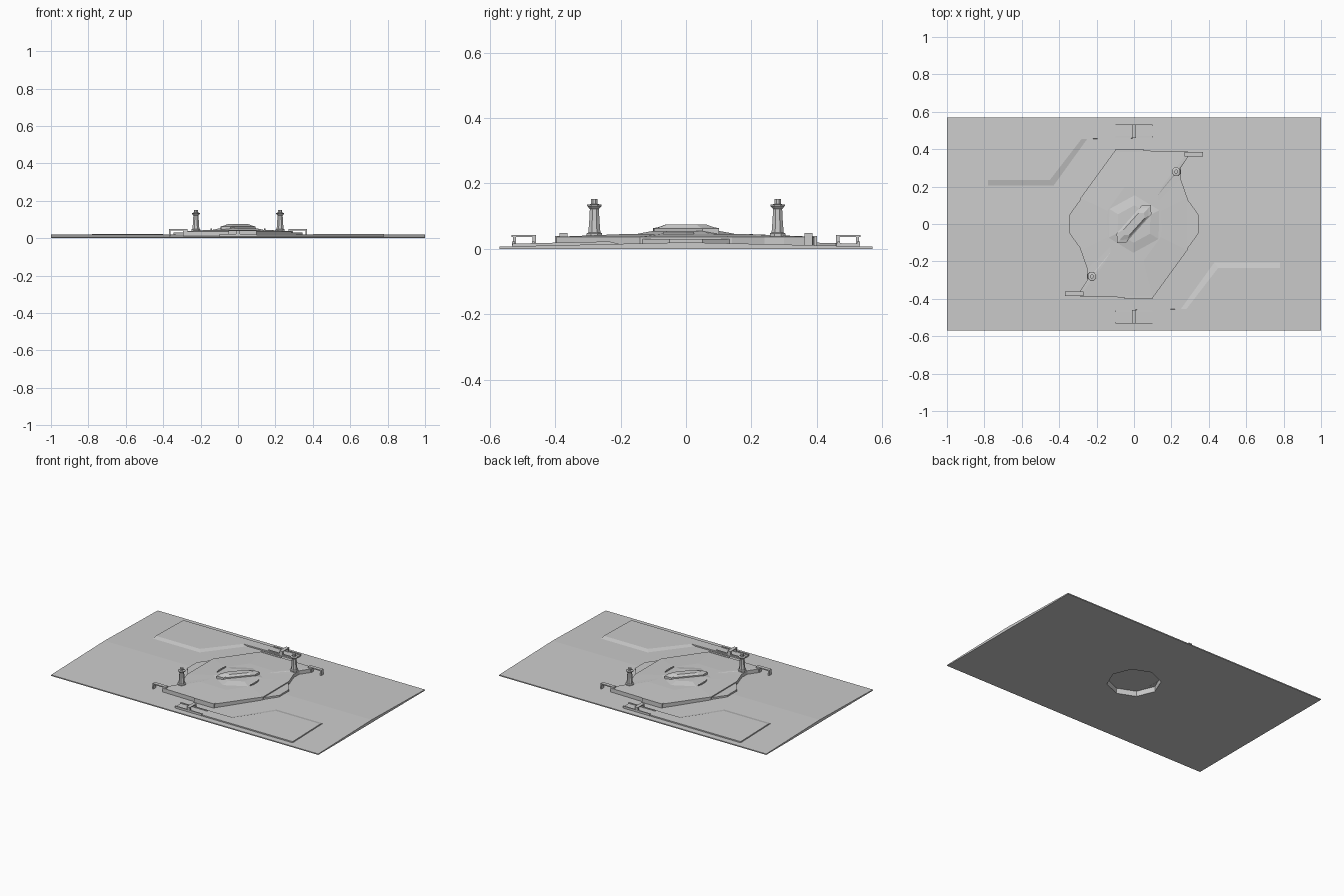
import bpy
import bmesh
import math
from mathutils import Matrix

cube = bpy.data.objects.get("Cube")
if cube:
    bpy.data.objects.remove(cube)

grey = bpy.data.materials.new("plain grey")
grey.use_nodes = True
grey.diffuse_color = (0.6, 0.6, 0.6, 1)
grey.node_tree.nodes["Principled BSDF"].inputs["Base Color"].default_value = (0.6, 0.6, 0.6, 1)

HALF_X, HALF_Y = 1.0, 0.57


def finish(name, bm, turn=0):
    """Turn the mesh about z, and make it an object."""
    bm.transform(Matrix.Rotation(turn, 4, "Z"))
    bmesh.ops.recalc_face_normals(bm, faces=bm.faces)
    mesh = bpy.data.meshes.new(name)
    bm.to_mesh(mesh)
    bm.free()
    mesh.materials.append(grey)
    obj = bpy.data.objects.new(name, mesh)
    bpy.context.collection.objects.link(obj)
    return obj


def loft(name, rings, turn=0):
    """Skin a stack of closed rings and cap both ends."""
    bm = bmesh.new()
    loops = [[bm.verts.new(p) for p in ring] for ring in rings]
    n = len(loops[0])
    for a, b in zip(loops, loops[1:]):
        for i in range(n):
            j = (i + 1) % n
            bm.faces.new((a[i], a[j], b[j], b[i]))
    bm.faces.new(loops[0][::-1])
    bm.faces.new(loops[-1])
    return finish(name, bm, turn)


def flat(points, z, scale=1):
    return [(x * scale, y * scale, z) for x, y in points]


def ngon(n, r, cx=0, cy=0, start=0.0):
    return [(cx + r * math.cos(start + math.tau * i / n),
             cy + r * math.sin(start + math.tau * i / n)) for i in range(n)]


def box(name, x0, x1, y0, y1, z0, z1, turn=0):
    p = [(x0, y0), (x1, y0), (x1, y1), (x0, y1)]
    return loft(name, [flat(p, z0), flat(p, z1)], turn)


def ground(y):
    """Height of the gently ridged base."""
    return 0.02 - 0.013 * abs(y) / HALF_Y


# Base plate with a low ridge along its length
section = [(-HALF_Y, 0), (HALF_Y, 0), (HALF_Y, ground(HALF_Y)), (0, ground(0)), (-HALF_Y, ground(HALF_Y))]
base = loft("base_plate", [[(x, y, z) for y, z in section] for x in (-HALF_X, HALF_X)])

# Central platform, with two-fold turning symmetry
half = [(0.285, -0.14), (0.285, 0.14), (0.25, 0.24), (0.25, 0.30), (0.29, 0.36), (0.29, 0.388), (-0.10, 0.395)]
outline = half + [(-x, -y) for x, y in half]
platform = loft("platform", [flat(outline, 0.004), flat(outline, 0.037), flat(outline, 0.045, 0.5)])

# Octagonal recess in the underside
cutter = loft("recess_cutter", [flat(ngon(8, 0.165), -0.02), flat(ngon(8, 0.165), 0.036)])
cutter.hide_render = True
for obj in (base, platform):
    mod = obj.modifiers.new("recess", "BOOLEAN")
    mod.operation = "DIFFERENCE"
    mod.solver = "EXACT"
    mod.object = cutter
    bpy.context.view_layer.objects.active = obj
    bpy.ops.object.modifier_apply(modifier=mod.name)
bpy.data.objects.remove(cutter)

# Centre mound and the two-tier slanting boss on it
loft("mound", [flat(ngon(6, 0.17, start=0.5), 0.042), flat(ngon(6, 0.10, start=0.5), 0.055)])
boss = [(-0.135, 0), (-0.10, -0.035), (0.10, -0.035), (0.135, 0), (0.10, 0.035), (-0.10, 0.035)]
loft("boss", [flat(boss, 0.04), flat(boss, 0.063), flat(boss, 0.066, 0.85), flat(boss, 0.075, 0.6)],
     math.radians(48))

for side, turn in (("back", 0), ("front", math.pi)):
    # Lower wedge beside the platform
    wedge = [(0.28, -0.14), (0.345, -0.05), (0.345, 0.05), (0.28, 0.14)]
    loft(side + "_wedge", [flat(wedge, 0.004), flat(wedge, 0.030)], turn)

    # Raised apron following the base slope, with a sloping inner edge
    apron = [(-0.28, 0.455), (-0.45, 0.235), (-0.78, 0.235), (-0.78, 0.53), (0.10, 0.53), (0.10, 0.46)]
    foot = [(-0.25, 0.455), (-0.43, 0.205)] + [(-0.78, 0.205)] + apron[3:]
    loft(side + "_apron", [flat(foot, 0.003),
                           [(x, y, ground(y)) for x, y in foot],
                           [(x, y, ground(y) + 0.008) for x, y in apron]], turn)

    # Rails and a hoop on the apron's narrow end
    for name, y in (("inner", 0.463), ("outer", 0.523)):
        box(f"{side}_{name}_rail", -0.10, 0.10, y, y + 0.008, 0.01, 0.022, turn)
        box(f"{side}_{name}_hoop_post", -0.012, 0.012, y - 0.004, y + 0.006, 0.01, 0.038, turn)
    box(side + "_hoop_top", -0.012, 0.012, 0.459, 0.533, 0.037, 0.042, turn)

    # Bracket at the platform corner
    box(side + "_bracket_arm", 0.285, 0.37, 0.362, 0.386, 0.041, 0.048, turn)
    box(side + "_bracket_end", 0.362, 0.37, 0.362, 0.386, 0.008, 0.045, turn)
    box(side + "_bracket_root", 0.27, 0.295, 0.362, 0.386, 0.008, 0.048, turn)

    # Thin ledge along the straight edge
    box(side + "_ledge", -0.10, 0.05, 0.385, 0.401, 0.008, 0.040, turn)

    # Small fin beside the mound
    fin = [(0.138, -0.07), (0.146, -0.045), (0.146, 0.0), (0.138, 0.025)]
    loft(side + "_fin", [flat(fin, 0.035), flat(fin, 0.052)], turn)

    # Watch tower: plinth, tapered shaft, flange and lamp
    profile = [(0.026, 0.03), (0.026, 0.047), (0.02, 0.05), (0.017, 0.085), (0.015, 0.122),
               (0.024, 0.131), (0.024, 0.135), (0.011, 0.137), (0.011, 0.152)]
    loft(side + "_tower", [flat(ngon(8, r, 0.225, 0.28, math.pi / 8), z) for r, z in profile], turn)
